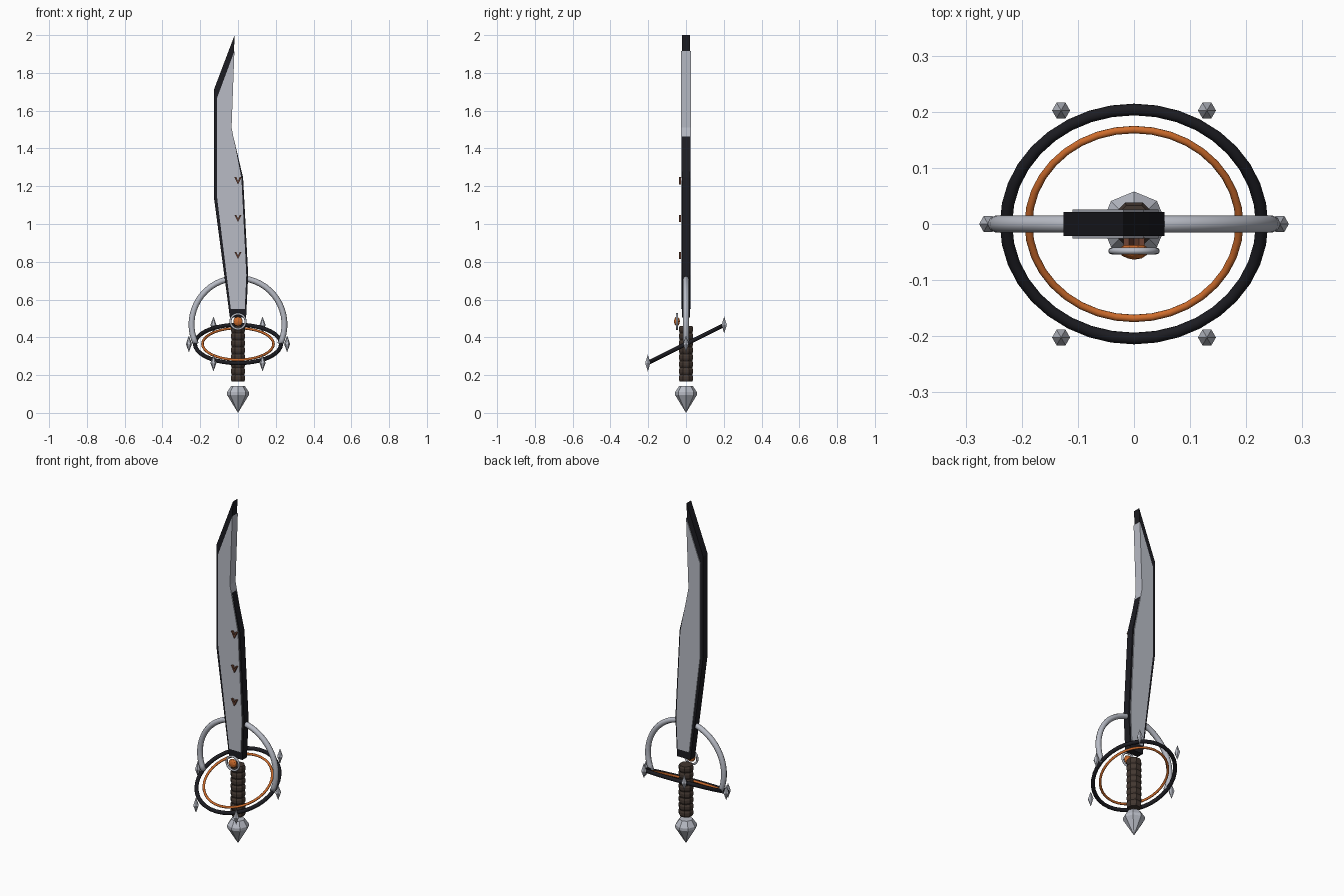
import bpy, bmesh, math
from mathutils import Matrix, Vector

if "Cube" in bpy.data.objects:
    bpy.data.objects.remove(bpy.data.objects["Cube"])


def material(name, rgb):
    m = bpy.data.materials.new(name)
    m.diffuse_color = (*rgb, 1)
    m.use_nodes = True
    m.node_tree.nodes["Principled BSDF"].inputs["Base Color"].default_value = m.diffuse_color
    return m


BLACK = material("black", (0.012, 0.012, 0.016))
STEEL = material("steel", (0.48, 0.50, 0.56))
BROWN = material("leather", (0.055, 0.038, 0.03))
RUST = material("rust", (0.16, 0.06, 0.035))
ORANGE = material("orange", (0.62, 0.15, 0.025))


def finish(bm, name, mat, smooth=False):
    bmesh.ops.recalc_face_normals(bm, faces=bm.faces[:])
    me = bpy.data.meshes.new(name)
    bm.to_mesh(me)
    bm.free()
    ob = bpy.data.objects.new(name, me)
    bpy.context.collection.objects.link(ob)
    if mat:
        me.materials.append(mat)
    for p in me.polygons:
        p.use_smooth = smooth
    return ob


def plate(name, outline, y0, y1, mat):
    """Extrude an xz outline from y0 to y1."""
    bm = bmesh.new()
    face = bm.faces.new([bm.verts.new((x, y0, z)) for x, z in outline])
    ext = bmesh.ops.extrude_face_region(bm, geom=[face])
    verts = [v for v in ext["geom"] if isinstance(v, bmesh.types.BMVert)]
    bmesh.ops.translate(bm, verts=verts, vec=(0, y1 - y0, 0))
    return finish(bm, name, mat)


def lathe(name, profile, sides, mat, centre=(0, 0, 0), turn=0.0):
    """Revolve (radius, z) points about z; radius 0 gives a point."""
    bm = bmesh.new()
    rings = []
    for r, z in profile:
        n = sides if r > 0 else 1
        rings.append([bm.verts.new(Vector(centre) + Vector((
            r * math.cos(turn + math.tau * i / sides),
            r * math.sin(turn + math.tau * i / sides), z))) for i in range(n)])
    for a, b in zip(rings, rings[1:]):
        for i in range(sides):
            j = (i + 1) % sides
            quad = [a[i % len(a)], a[j % len(a)], b[j % len(b)], b[i % len(b)]]
            bm.faces.new(list(dict.fromkeys(quad)))
    for ring in (rings[0], rings[-1]):
        if len(ring) > 1:
            bm.faces.new(ring)
    return finish(bm, name, mat)


def tube(name, start, end, steps, major, minor, mat, matrix, sides=8):
    """Round tube along an arc in the local xy plane (closed if a full turn)."""
    bm = bmesh.new()
    closed = abs(end - start - math.tau) < 1e-6
    rings = []
    for s in range(steps if closed else steps + 1):
        a = start + (end - start) * s / steps
        ring = []
        for i in range(sides):
            t = math.tau * i / sides
            r = major + minor * math.cos(t)
            ring.append(bm.verts.new(matrix @ Vector(
                (r * math.cos(a), r * math.sin(a), minor * math.sin(t)))))
        rings.append(ring)
    pairs = list(zip(rings, rings[1:])) + ([(rings[-1], rings[0])] if closed else [])
    for a, b in pairs:
        for i in range(sides):
            j = (i + 1) % sides
            bm.faces.new((a[i], a[j], b[j], b[i]))
    if not closed:
        bm.faces.new(rings[0])
        bm.faces.new(rings[-1])
    return finish(bm, name, mat, True)


# Blade: dark core with a slightly thicker steel body set inside it
core = [(-0.043, 0.505), (0.043, 0.505), (0.054, 0.73), (0.027, 1.245),
        (-0.036, 1.51), (-0.018, 2.0), (-0.126, 1.715), (-0.126, 1.13)]
body = [(-0.038, 0.55), (0.036, 0.55), (0.044, 0.73), (0.018, 1.243),
        (-0.034, 1.51), (-0.019, 1.915), (-0.110, 1.67), (-0.110, 1.135)]
plate("blade_core", core, -0.021, 0.021, BLACK)
plate("blade_body", body, -0.026, 0.026, STEEL)

# Chevron marks on the front of the blade
for k, z in enumerate((0.835, 1.03, 1.23)):
    v = [(0, -0.02), (0.019, 0.018), (0.009, 0.018), (0, -0.002),
         (-0.009, 0.018), (-0.019, 0.018)]
    plate(f"chevron_{k}", [(x, z + dz) for x, dz in v], -0.038, -0.024, RUST)

# Ribbed grip
ribs, z0, pitch = 8, 0.165, 0.037
profile = []
for k in range(ribs):
    z = z0 + k * pitch
    profile += [(0.036, z), (0.041, z + pitch * 0.3), (0.041, z + pitch * 0.7)]
profile.append((0.036, z0 + ribs * pitch))
lathe("grip", profile, 8, BROWN, turn=math.pi / 8)

# Cut-gem pommel
lathe("pommel", [(0, 0), (0.058, 0.095), (0.058, 0.11), (0.036, 0.143)], 8, STEEL)

# Tilted guard rings
tilt = Matrix.Translation((0, 0, 0.365)) @ Matrix.Rotation(math.radians(26.5), 4, 'X')
tube("outer_guard_ring", 0, math.tau, 36, 0.228, 0.011, BLACK, tilt)
tube("inner_guard_ring", 0, math.tau, 36, 0.188, 0.007, ORANGE, tilt)

# Six upright spikes around the guard
for k in range(6):
    a = k * math.pi / 3
    p = tilt @ Vector((0.26 * math.cos(a), 0.226 / 0.866 * math.sin(a), 0))
    lathe(f"guard_spike_{k}", [(0, -0.045), (0.016, 0), (0, 0.045)], 6, STEEL, p)

# Upright knuckle arch through the blade
arch = Matrix.Translation((0, 0, 0.468)) @ Matrix.Rotation(math.pi / 2, 4, 'X')
tube("guard_arch", math.radians(-25), math.radians(205), 32, 0.246, 0.0155, STEEL, arch)

# Gem and its bezel
seat = Matrix.Translation((0, -0.048, 0.484)) @ Matrix.Rotation(math.pi / 2, 4, 'X')
tube("gem_bezel", 0, math.tau, 24, 0.040, 0.006, STEEL, seat)
bm = bmesh.new()
bmesh.ops.create_icosphere(bm, subdivisions=2, radius=0.026,
                           matrix=seat @ Matrix.Diagonal((1, 1, 0.6, 1)))
finish(bm, "gem", ORANGE)
